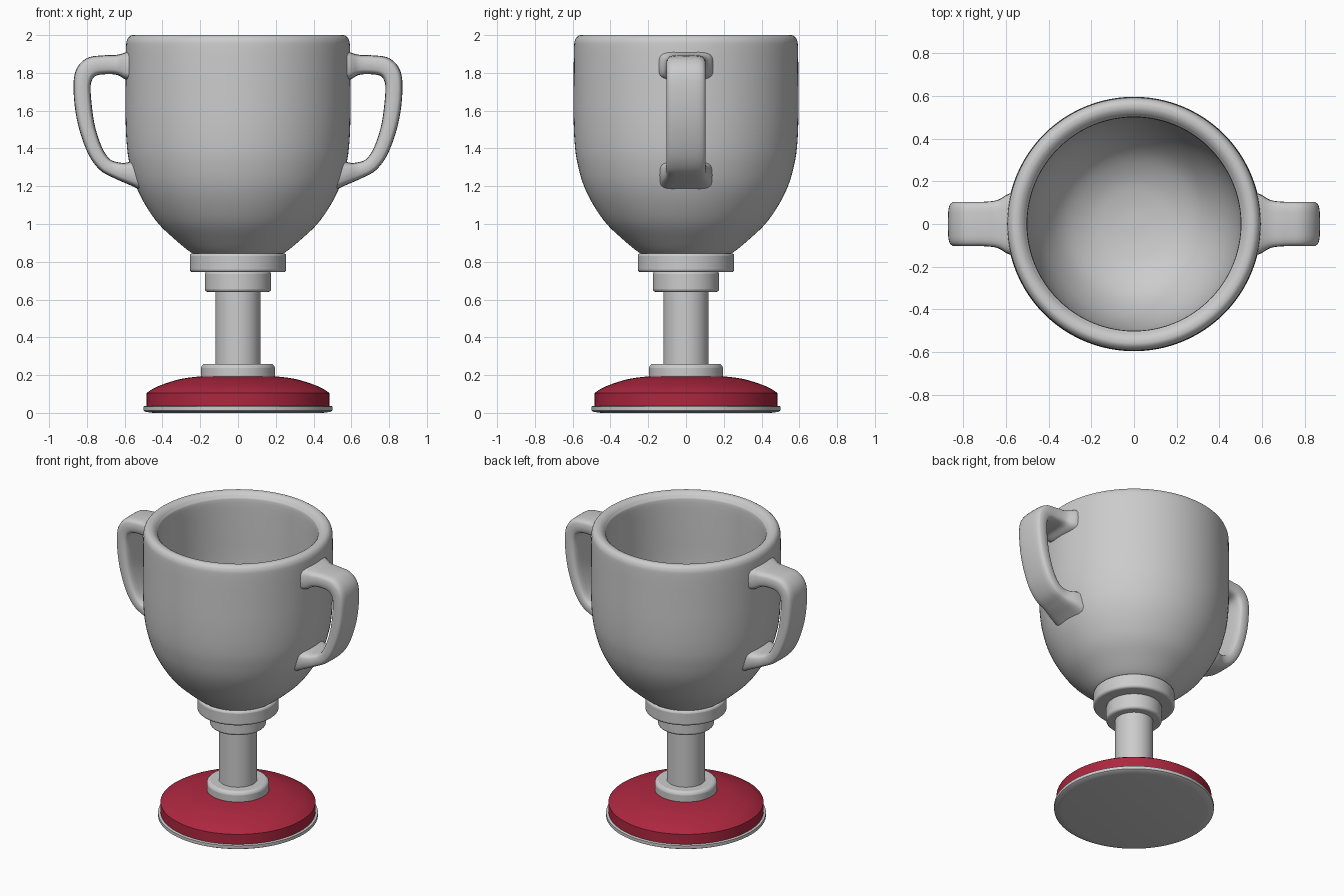
import bpy, bmesh, math
from mathutils import Vector

if "Cube" in bpy.data.objects:
    bpy.data.objects.remove(bpy.data.objects["Cube"])

SIDES = 96

def smooth_path(pts, steps=6):
    """Catmull-Rom interpolation through tuples of any length."""
    out = []
    for i in range(len(pts) - 1):
        a, b, c, d = (Vector(pts[min(max(i + k, 0), len(pts) - 1)]) for k in (-1, 0, 1, 2))
        for s in range(steps):
            t = s / steps
            out.append(0.5 * (2 * b + (c - a) * t + (2 * a - 5 * b + 4 * c - d) * t * t
                              + (3 * b - a - 3 * c + d) * t ** 3))
    return out + [Vector(pts[-1])]

def loft(name, rings, colour=None, bevel=0.0, mirror=False):
    """Skin a list of closed rings, capping both ends."""
    bm = bmesh.new()
    loops = [[bm.verts.new(p) for p in r] for r in rings]
    n = len(loops[0])
    for a, b in zip(loops, loops[1:]):
        for i in range(n):
            j = (i + 1) % n
            bm.faces.new((a[i], a[j], b[j], b[i]))
    bm.faces.new(loops[0])
    bm.faces.new(loops[-1])
    bmesh.ops.recalc_face_normals(bm, faces=bm.faces)
    me = bpy.data.meshes.new(name)
    bm.to_mesh(me)
    bm.free()
    ob = bpy.data.objects.new(name, me)
    bpy.context.collection.objects.link(ob)
    if mirror:
        ob.modifiers.new("mirror", 'MIRROR').use_mirror_merge = False
    if bevel:
        m = ob.modifiers.new("bevel", 'BEVEL')
        m.width, m.segments = bevel, 3
        m.limit_method, m.angle_limit = 'ANGLE', math.radians(50)
    if colour:
        mat = bpy.data.materials.new(name)
        mat.diffuse_color = colour
        mat.use_nodes = True
        mat.node_tree.nodes["Principled BSDF"].inputs["Base Color"].default_value = mat.diffuse_color
        me.materials.append(mat)
    bpy.ops.object.select_all(action='DESELECT')
    ob.select_set(True)
    bpy.context.view_layer.objects.active = ob
    bpy.ops.object.shade_smooth_by_angle(angle=math.radians(40))
    return ob

def lathe(name, profile, **kw):
    ang = [2 * math.pi * i / SIDES for i in range(SIDES)]
    return loft(name, [[(r * math.cos(a), r * math.sin(a), z) for a in ang]
                       for r, z in profile], **kw)

# bowl: outer wall, rounded rim, inner wall
outer = [(0.2, 0.83), (0.25, 0.85), (0.33, 0.915), (0.42, 1.0), (0.49, 1.1), (0.54, 1.2),
         (0.57, 1.3), (0.587, 1.4), (0.595, 1.55), (0.595, 1.75), (0.593, 1.93)]
rim = [(0.587, 1.975), (0.57, 1.996), (0.55, 2.0), (0.53, 1.994), (0.51, 1.975)]
inner = [(0.5, 1.94), (0.5, 1.75), (0.5, 1.5), (0.48, 1.32), (0.43, 1.16),
         (0.34, 1.02), (0.22, 0.94), (0.1, 0.91), (0.01, 0.905)]
lathe("bowl", smooth_path(outer + rim + inner, 4))

# stepped collars and stem
for name, r, z0, z1, bev in [("upper_collar", 0.255, 0.745, 0.845, 0.015),
                             ("lower_collar", 0.175, 0.64, 0.75, 0.015),
                             ("stem", 0.12, 0.22, 0.66, 0.0),
                             ("foot_collar", 0.195, 0.17, 0.26, 0.022)]:
    lathe(name, [(r, z0), (r, z1)], bevel=bev)

# red domed base and the thin plate beneath it
dome = smooth_path([(0.485, 0.105), (0.44, 0.133), (0.38, 0.157), (0.3, 0.18), (0.2, 0.193), (0.1, 0.195)])
lathe("base", [(0.485, 0.03)] + dome, colour=(0.42, 0.02, 0.05, 1))
lathe("base_plate", [(0.45, 0.0), (0.49, 0.006), (0.5, 0.012), (0.5, 0.033), (0.495, 0.036)])

# handles: outer x/z, inner x/z and half width at each station
stations = [(0.53, 1.93, 0.53, 1.75, 0.155), (0.585, 1.912, 0.595, 1.765, 0.14),
            (0.64, 1.896, 0.64, 1.789, 0.112), (0.71, 1.893, 0.70, 1.793, 0.104),
            (0.80, 1.878, 0.755, 1.783, 0.104), (0.86, 1.81, 0.778, 1.745, 0.104),
            (0.87, 1.69, 0.778, 1.67, 0.104), (0.848, 1.53, 0.76, 1.53, 0.104),
            (0.795, 1.375, 0.722, 1.41, 0.104), (0.73, 1.285, 0.68, 1.345, 0.104),
            (0.65, 1.24, 0.635, 1.327, 0.108), (0.57, 1.205, 0.59, 1.325, 0.13),
            (0.50, 1.17, 0.53, 1.345, 0.145)]

def section(ox, oz, ix, iz, w):
    ring = []
    for k in range(24):
        a = 2 * math.pi * k / 24
        c, s = (math.copysign(abs(f(a)) ** 0.5, f(a)) for f in (math.cos, math.sin))
        t = 0.5 + 0.5 * s
        ring.append((ix + (ox - ix) * t, w * c, iz + (oz - iz) * t))
    return ring

loft("handles", [section(*p) for p in smooth_path(stations, 5)], mirror=True)
